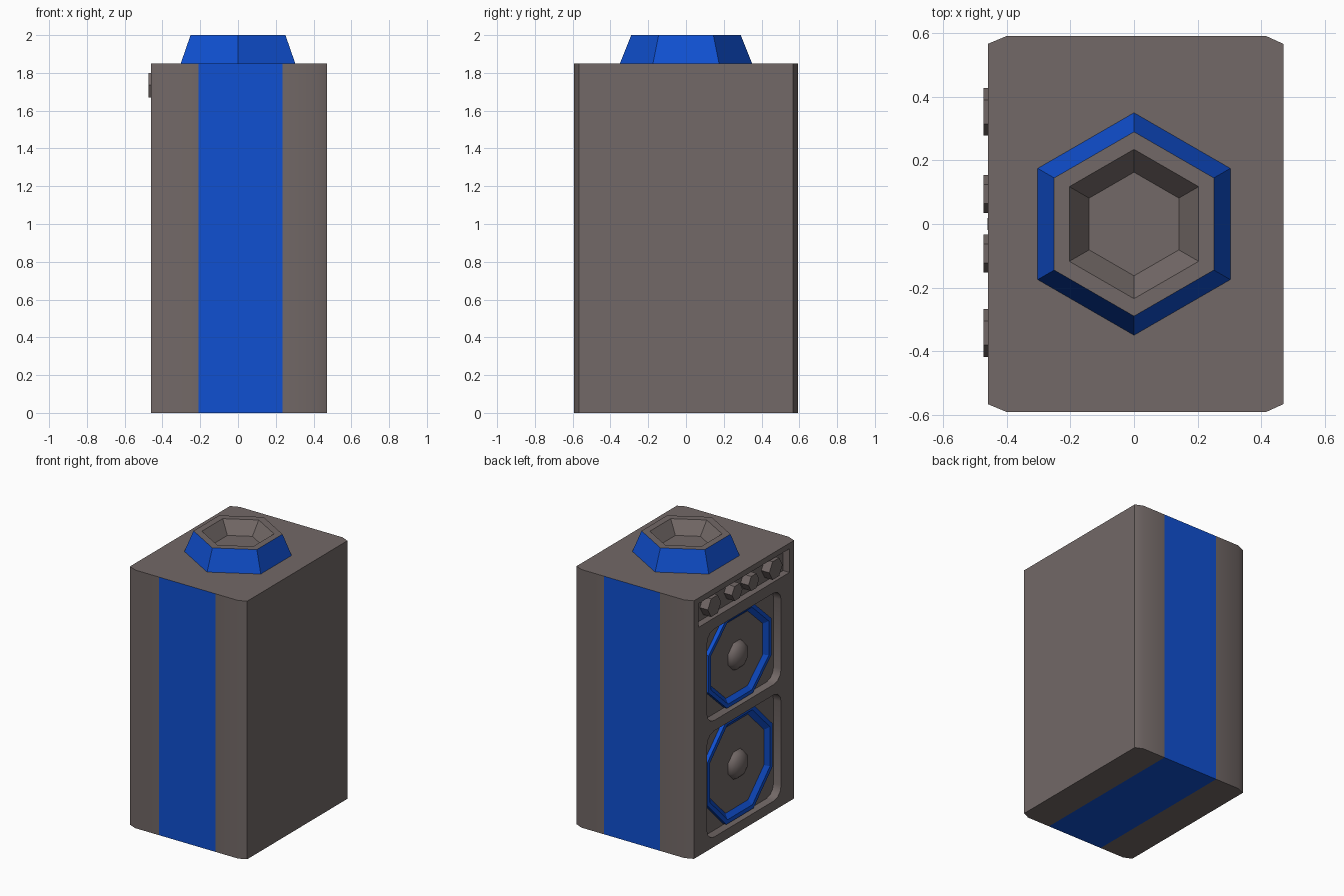
import bpy, bmesh
from math import sin, cos, pi, radians

if "Cube" in bpy.data.objects:
    bpy.data.objects.remove(bpy.data.objects["Cube"])


def material(name, color):
    m = bpy.data.materials.new(name)
    m.diffuse_color = color
    m.use_nodes = True
    m.node_tree.nodes["Principled BSDF"].inputs["Base Color"].default_value = m.diffuse_color
    return m


GREY = material("warm_grey", (0.17, 0.14, 0.135, 1))
BLUE = material("blue", (0.005, 0.08, 0.64, 1))


def loft(name, rings, mats=(GREY,), band_mats=None, cap_mats=(0, 0)):
    """Bridge equal-length point rings and cap both ends."""
    bm = bmesh.new()
    vs = [[bm.verts.new(p) for p in r] for r in rings]
    n = len(vs[0])
    for i in range(len(vs) - 1):
        for j in range(n):
            k = (j + 1) % n
            f = bm.faces.new((vs[i][j], vs[i][k], vs[i + 1][k], vs[i + 1][j]))
            f.material_index = band_mats[i] if band_mats else 0
    bm.faces.new(vs[0][::-1]).material_index = cap_mats[0]
    bm.faces.new(vs[-1]).material_index = cap_mats[1]
    bmesh.ops.recalc_face_normals(bm, faces=bm.faces)
    me = bpy.data.meshes.new(name)
    bm.to_mesh(me)
    bm.free()
    ob = bpy.data.objects.new(name, me)
    bpy.context.collection.objects.link(ob)
    for m in mats:
        me.materials.append(m)
    return ob


def smooth(ob, angle):
    bpy.ops.object.select_all(action='DESELECT')
    ob.select_set(True)
    bpy.context.view_layer.objects.active = ob
    bpy.ops.object.shade_smooth_by_angle(angle=radians(angle))


def hex_z(r, z):
    return [(r * sin(i * pi / 3), r * cos(i * pi / 3), z) for i in range(6)]


def ring_x(n, x, y, z, ry, rz, turn=0.0):
    return [(x, y + ry * cos(turn + 2 * pi * i / n), z + rz * sin(turn + 2 * pi * i / n))
            for i in range(n)]


def rounded_x(x, hy, z0, z1, r):
    pts = []
    for q, (sy, z) in enumerate(((1, z1 - r), (-1, z1 - r), (-1, z0 + r), (1, z0 + r))):
        for s in range(4):
            a = q * pi / 2 + s * pi / 6
            pts.append((x, sy * (hy - r) + r * cos(a), z + r * sin(a)))
    return pts


# cabinet: chamfered outline with a blue strip on front, back and underside
x0, x1, s0, s1, Y = -0.46, 0.47, -0.21, 0.235, 0.592
half = [(x0, -0.567), (-0.4, -Y), (s0, -Y), (s1, -Y), (0.415, -Y), (x1, -0.567)]
outline = half + [(x, -y) for x, y in half[::-1]]
body = loft("cabinet", [[(x, y, z) for x, y in outline] for z in (0, 1.85)], (GREY, BLUE))
bm = bmesh.new()
bm.from_mesh(body.data)
under = [f for f in bm.faces if f.normal.z < -0.9]
for x in (s0, s1):
    faces = [f for f in bm.faces if f.normal.z < -0.9]
    ends = [v for v in bm.verts if abs(v.co.x - x) < 1e-4 and v.co.z < 0.01]
    bmesh.ops.connect_vert_pair(bm, verts=ends)
for f in bm.faces:
    xs = [v.co.x for v in f.verts]
    if f.normal.z < 0.9 and min(xs) > s0 - 0.001 and max(xs) < s1 + 0.001:
        f.material_index = 1
bm.to_mesh(body.data)
bm.free()

# recesses in the left face: two speaker bays and a knob slot
FLOOR = -0.40
cuts = [
    [rounded_x(x, 0.42, 0.07, 0.83, 0.08) for x in (-0.6, FLOOR)],
    [rounded_x(x, 0.42, 0.905, 1.56, 0.08) for x in (-0.6, FLOOR)],
    [[(x, y, z) for y, z in ((-.515, 1.64), (.515, 1.64), (.515, 1.81), (-.515, 1.81))]
     for x in (-0.6, -0.41)],
]
bpy.context.view_layer.objects.active = body
for rings in cuts:
    cutter = loft("recess_cutter", rings)
    mod = body.modifiers.new("recess", 'BOOLEAN')
    mod.operation = 'DIFFERENCE'
    mod.solver = 'EXACT'
    mod.object = cutter
    bpy.ops.object.modifier_apply(modifier=mod.name)
    bpy.data.objects.remove(cutter)
smooth(body, 32)

# speakers: octagonal blue rim sloping in to a grey cone plate, with a dome
for label, z, ay, az in (("lower", 0.45, 0.37, 0.37), ("upper", 1.232, 0.355, 0.322)):
    k = 1 / cos(pi / 8)
    prof = ((FLOOR + 0.01, 1.0), (-0.428, 1.0), (-0.428, 0.92), (FLOOR - 0.002, 0.83))
    loft(label + "_speaker_rim",
         [ring_x(8, x, 0, z, ay * k * s, az * k * s, pi / 8) for x, s in prof],
         (BLUE, GREY), None, (0, 1))
    dome = [(FLOOR - 0.062 * sin(t), 0.105 * cos(t)) for t in (0, 0.4, 0.8, 1.15, 1.45)]
    smooth(loft(label + "_speaker_dome",
                [ring_x(8, x, 0, z, r, r, pi / 8) for x, r in dome]), 60)

# control knobs
for i, (y, r) in enumerate(((0.353, 0.075), (0.095, 0.06), (-0.093, 0.06), (-0.343, 0.075))):
    loft(f"knob_{i + 1}", [ring_x(6, x, y, 1.735, r, r) for x in (-0.405, -0.473)])

# hexagonal top cap: blue skirt, grey rim and sunken bowl
loft("top_cap", [hex_z(.35, 1.85), hex_z(.29, 2.0), hex_z(.235, 2.0), hex_z(.163, 1.91)],
     (GREY, BLUE), (1, 0, 0))
